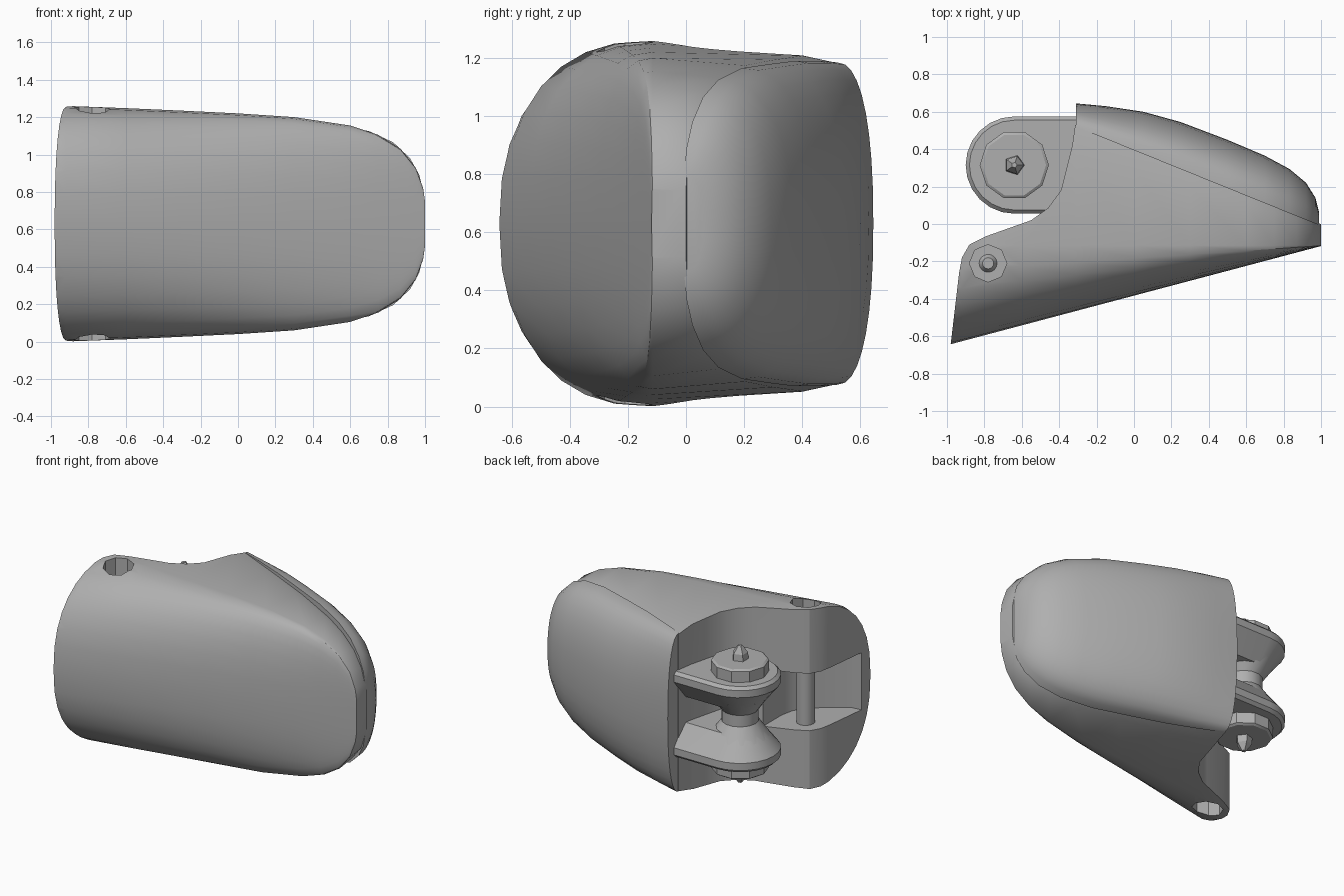
import bpy, bmesh, math

if "Cube" in bpy.data.objects:
    bpy.data.objects.remove(bpy.data.objects["Cube"])

MID = 0.63  # height of the symmetry plane

grey = bpy.data.materials.new("plain_grey")
grey.use_nodes = True
grey.diffuse_color = (0.43, 0.43, 0.43, 1)
grey.node_tree.nodes["Principled BSDF"].inputs["Base Color"].default_value = (0.43, 0.43, 0.43, 1)


def finish(name, bm):
    bmesh.ops.recalc_face_normals(bm, faces=bm.faces[:])
    mesh = bpy.data.meshes.new(name)
    bm.to_mesh(mesh)
    bm.free()
    mesh.materials.append(grey)
    ob = bpy.data.objects.new(name, mesh)
    bpy.context.collection.objects.link(ob)
    return ob


def loft(name, rings):
    bm = bmesh.new()
    loops = [[bm.verts.new(p) for p in ring] for ring in rings]
    n = len(loops[0])
    for a, b in zip(loops, loops[1:]):
        for i in range(n):
            j = (i + 1) % n
            bm.faces.new((a[i], a[j], b[j], b[i]))
    bm.faces.new(loops[0])
    bm.faces.new(loops[-1])
    return finish(name, bm)


def prism(name, outline, z0, z1):
    return loft(name, [[(x, y, z) for x, y in outline] for z in (z0, z1)])


def lathe(name, cx, cy, profile, sides):
    def ring(r, z):
        return [(cx + r * math.cos(math.tau * i / sides),
                 cy + r * math.sin(math.tau * i / sides), z) for i in range(sides)]
    return loft(name, [ring(r, z) for r, z in profile])


def cut(target, cutter):
    mod = target.modifiers.new("cut", "BOOLEAN")
    mod.operation, mod.solver, mod.object = "DIFFERENCE", "EXACT", cutter
    bpy.context.view_layer.objects.active = target
    bpy.ops.object.modifier_apply(modifier=mod.name)
    bpy.data.objects.remove(cutter)


def smooth(ob, angle=30):
    bpy.ops.object.select_all(action="DESELECT")
    ob.select_set(True)
    bpy.context.view_layer.objects.active = ob
    bpy.ops.object.shade_smooth_by_angle(angle=math.radians(angle))


def arch(y0, y1, half, power, steps):
    """Half superellipse from the top edge to the bottom edge."""
    pts = []
    for i in range(steps + 1):
        t = math.pi * i / steps
        c, s = math.cos(t), max(math.sin(t), 0)
        pts.append((y0 + (y1 - y0) * s ** power,
                    MID + half * math.copysign(abs(c) ** power, c)))
    return pts


def split(x):
    """Slanted seam between the shell and the pad."""
    return 0.53 - 0.405 * (max(x, -0.31) + 0.31)


# Main shell: rounded front, nearly flat sides, slanted back
CREASE = -0.115
shell_rings = []
for x, half in ((-1, .59), (-.92, .63), (-.6, .618), (-.31, .605), (0, .59), (.3, .57),
                (.6, .525), (.75, .475), (.87, .4), (.95, .3), (.99, .19), (1, .12)):
    front = min(-0.64 + 0.265 * (x + 0.97), CREASE - 0.003)
    back = split(x)
    corner = CREASE + (back - CREASE) * .8
    ring = arch(CREASE, front, half, 0.83, 16)
    ring += [(corner, MID - half * .955), (back, MID - half * .91),
             (back, MID + half * .91), (corner, MID + half * .955)]
    shell_rings.append([(x, y, z) for y, z in ring])
shell = loft("main_shell", shell_rings)

# Hinge recess and sloping end of the shell
cut(shell, prism("recess_cutter", [
    (-1.3, -.8), (-1, -.8), (-.975, -.6), (-.935, -.26), (-.92, -.18), (-.88, -.11), (-.79, -.065),
    (-.55, .02), (-.46, .085), (-.39, .18), (-.36, .3), (-.33, .42), (-.31, .56),
    (-.31, .9), (-1.3, .9)], -.2, 1.5))

# Slot between the two end blocks
cut(shell, prism("slot_cutter", [
    (-1.2, -.58), (-.9, -.55), (-.72, -.42), (-.62, -.3), (-.6, -.2), (-.6, .2), (-1.2, .2)],
    .41, .81))

# Blind holes above and below the pin
PIN = (-.78, -.21)
for z0, z1 in ((1.1, 1.4), (-.2, .16)):
    cut(shell, lathe("hole_cutter", *PIN, [(.1, z0), (.1, z1)], 8))
smooth(shell)

# Pin with its heads in the holes
smooth(lathe("pin", *PIN, [(.03, .13), (.06, .18), (.06, 1.08), (.03, 1.13)], 16))

# Domed pad on the back
pad_rings = []
for x, half, outer in ((-.31, .555, .645), (-.15, .56, .63), (.05, .56, .6), (.25, .55, .545),
                       (.5, .535, .45), (.7, .495, .365), (.83, .435, .295), (.92, .35, .22),
                       (.97, .26, .14), (.99, .17, .06)):
    base = split(x) - 0.01
    pad_rings.append([(x, y, z) for y, z in arch(base, outer, half, 0.86, 18)])
smooth(loft("back_pad", pad_rings))

# Hinge: mirrored lugs, caps and screws
HX, HY = -.64, .315


def stadium(r, x_end, steps=12):
    arc = [(HX + r * math.cos(a), HY + r * math.sin(a))
           for a in (math.pi / 2 + math.pi * i / steps for i in range(steps + 1))]
    return arc + [(x_end, HY - r), (x_end, HY + r)]


for side, word in ((1, "upper"), (-1, "lower")):
    def up(d):
        return MID + side * d
    layers = [(.15, .09), (.22, .18), (.26, .23), (.26, .28), (.24, .3)]
    smooth(loft(word + "_hinge_lug", [[(x, y, up(d)) for x, y in stadium(r, -.28)]
                                      for r, d in layers]))
    smooth(lathe(word + "_hinge_cap", HX, HY,
                 [(.185, up(.28)), (.185, up(.375)), (.17, up(.385))], 10))
    lathe(word + "_hinge_screw", HX, HY,
          [(.055, up(.38)), (.05, up(.43)), (.015, up(.48))], 5)

# Narrow neck joining the lugs
smooth(lathe("hinge_neck", HX, HY, [(.19, MID - .14), (.12, MID - .04),
                                    (.12, MID + .04), (.19, MID + .14)], 14))
